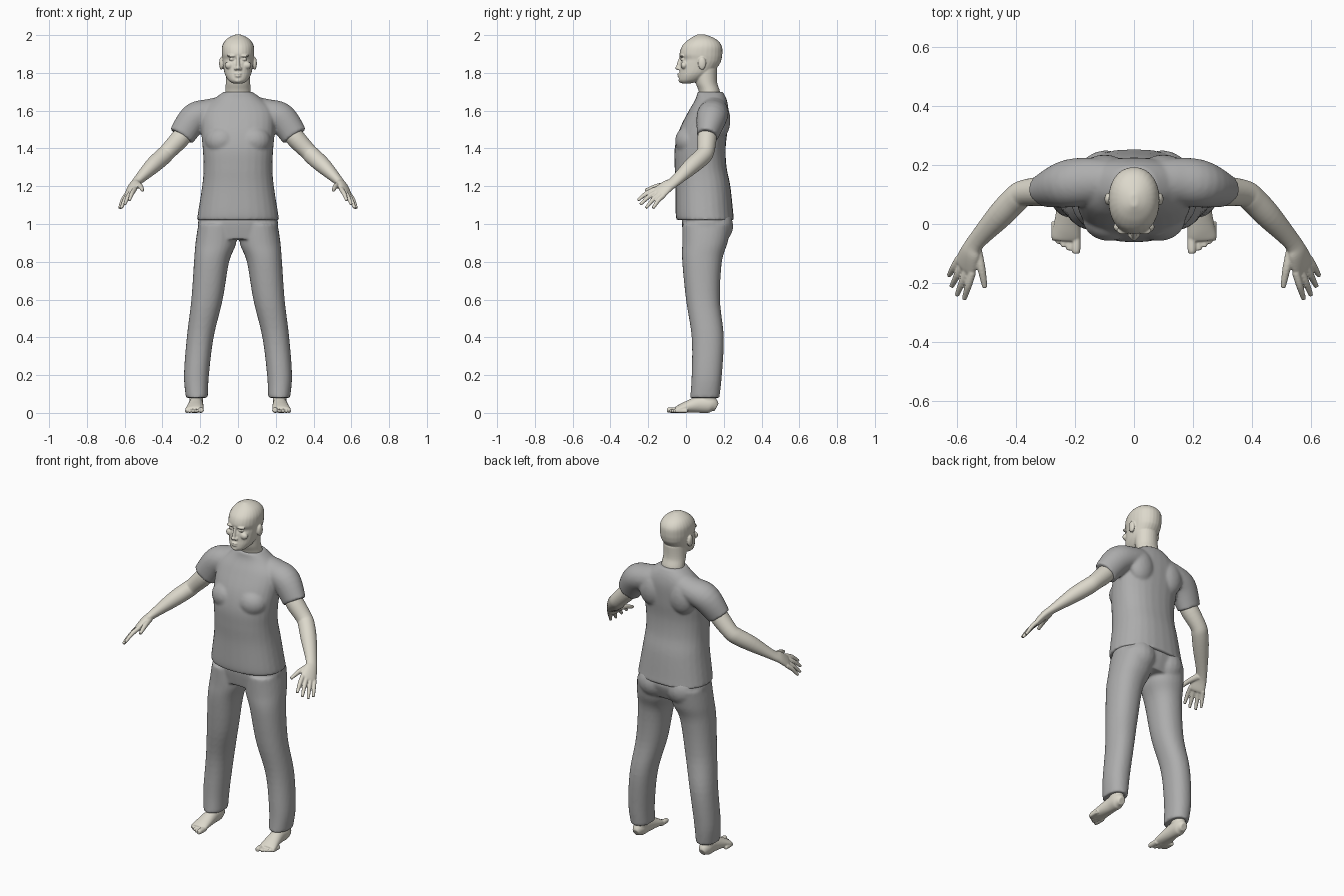
import bpy
import bmesh
import math
from mathutils import Matrix, Vector

X, Y, Z = Vector((1, 0, 0)), Vector((0, 1, 0)), Vector((0, 0, 1))
SIDES = {"left": 1, "right": -1}
SEGMENTS = 28
STEPS = 5

default_cube = bpy.data.objects.get("Cube")
if default_cube:
    bpy.data.objects.remove(default_cube, do_unlink=True)


def make_material(name, colour):
    material = bpy.data.materials.new(name)
    material.use_nodes = True
    material.diffuse_color = (*colour, 1)
    shader = material.node_tree.nodes["Principled BSDF"]
    shader.inputs["Base Color"].default_value = (*colour, 1)
    shader.inputs["Roughness"].default_value = 0.8
    return material


skin = make_material("pale skin", (0.72, 0.69, 0.6))
cloth = make_material("grey cloth", (0.42, 0.42, 0.42))


def spline(rows):
    """Pass a smooth curve through rows of numbers."""
    result = []
    last = len(rows) - 1
    for i in range(last):
        before, start = rows[max(i - 1, 0)], rows[i]
        end, after = rows[i + 1], rows[min(i + 2, last)]
        for step in range(STEPS):
            t = step / STEPS
            result.append([
                b + t * (c - a + t * (2 * a - 5 * b + 4 * c - d + t * (3 * (b - c) + d - a))) / 2
                for a, b, c, d in zip(before, start, end, after)])
    result.append(list(rows[last]))
    return result


def tube(bm, rows, reference, side=1, level=False, power=2):
    """Closed loft; each row holds a centre and two half widths."""
    rows = spline(rows)
    centres = [Vector(row[:3]) for row in rows]
    rings = []
    for i, (centre, row) in enumerate(zip(centres, rows)):
        ahead = centres[min(i + 1, len(rows) - 1)] - centres[max(i - 1, 0)]
        direction = Z if level else ahead.normalized()
        across = direction.cross(reference).normalized()
        upward = across.cross(direction)
        ring = []
        for segment in range(SEGMENTS):
            angle = math.tau * segment / SEGMENTS
            c, s = math.cos(angle), math.sin(angle)
            c = math.copysign(abs(c) ** (2 / power), c)
            s = math.copysign(abs(s) ** (2 / power), s)
            point = centre + across * c * row[3] + upward * s * row[4]
            point.x *= side
            ring.append(bm.verts.new(point))
        rings.append(ring)
    for lower, upper in zip(rings, rings[1:]):
        for k in range(SEGMENTS):
            n = (k + 1) % SEGMENTS
            bm.faces.new((lower[k], lower[n], upper[n], upper[k]))
    bm.faces.new(rings[0][::-1])
    bm.faces.new(rings[-1])


def column(bm, rows, side=1, power=2):
    """Loft of level rings given as x, z, half width, front y, back y."""
    tube(bm, [(x, (front + back) / 2, z, width, (back - front) / 2)
              for x, z, width, front, back in rows], Y, side, True, power)


def blob(bm, centre, radii, side=1):
    x, y, z = centre
    matrix = Matrix.Translation((x * side, y, z)) @ Matrix.Diagonal(radii).to_4x4()
    bmesh.ops.create_uvsphere(bm, u_segments=20, v_segments=14, radius=1, matrix=matrix)


def finish(bm, name, material, voxel, smoothing):
    """Fuse the overlapping volumes into one smooth skin."""
    bmesh.ops.recalc_face_normals(bm, faces=bm.faces)
    mesh = bpy.data.meshes.new(name)
    bm.to_mesh(mesh)
    bm.free()
    mesh.materials.append(material)
    for polygon in mesh.polygons:
        polygon.use_smooth = True
    body_part = bpy.data.objects.new(name, mesh)
    bpy.context.scene.collection.objects.link(body_part)
    remesh = body_part.modifiers.new("Fuse", "REMESH")
    remesh.mode = "VOXEL"
    remesh.voxel_size = voxel
    remesh.use_smooth_shade = True
    smooth = body_part.modifiers.new("Soften", "SMOOTH")
    smooth.factor = 0.5
    smooth.iterations = smoothing


# Shirt: torso, sleeves, chest and shoulder blades
shirt = bmesh.new()
column(shirt, [
    (0, 1.02, .218, -.05, .255), (0, 1.06, .212, -.055, .25), (0, 1.2, .19, -.055, .235),
    (0, 1.3, .182, -.06, .215), (0, 1.4, .187, -.06, .21), (0, 1.5, .195, -.035, .22),
    (0, 1.6, .19, .015, .225), (0, 1.66, .13, .05, .215), (0, 1.7, .075, .06, .195)], power=2.3)
for side in SIDES.values():
    tube(shirt, [(.05, .145, 1.61, .07, .07), (.15, .145, 1.59, .072, .08),
                 (.23, .135, 1.56, .08, .08), (.3, .113, 1.465, .07, .057)], Y, side)
    blob(shirt, (.085, .02, 1.44), (.09, .078, .08), side)
    blob(shirt, (.1, .18, 1.55), (.08, .055, .1), side)
finish(shirt, "shirt", cloth, 0.008, 5)

# Trousers: hips, seat and legs
trousers = bmesh.new()
column(trousers, [(0, 1.05, .2, -.02, .23), (0, 1, .213, -.022, .24),
                  (0, .92, .2, -.01, .21)], power=2.3)
for side in SIDES.values():
    column(trousers, [
        (.11, 1, .1, -.02, .24), (.117, .9, .108, -.02, .22), (.14, .8, .093, -.02, .19),
        (.164, .6, .083, 0, .18), (.2, .4, .071, .03, .2), (.22, .2, .066, .03, .19),
        (.218, .08, .058, .022, .177)], side, 2.2)
    blob(trousers, (.095, .15, .99), (.1, .1, .1), side)
finish(trousers, "trousers", cloth, 0.008, 5)

# Head: neck, skull and face
head = bmesh.new()
column(head, [(0, 1.62, .075, .08, .19), (0, 1.7, .067, .068, .18),
              (0, 1.75, .065, .05, .165), (0, 1.82, .065, .04, .165)])
column(head, [
    (0, 1.745, .03, -.025, .03), (0, 1.76, .05, -.037, .08), (0, 1.785, .066, -.037, .12),
    (0, 1.81, .074, -.034, .15), (0, 1.85, .08, -.031, .18), (0, 1.873, .083, -.025, .188),
    (0, 1.9, .086, -.034, .192), (0, 1.94, .084, -.022, .19), (0, 1.97, .069, .005, .17),
    (0, 1.99, .044, .035, .137), (0, 2.003, .012, .06, .1)], power=2.15)
tube(head, [(0, -.025, 1.885, .007, .01), (0, -.035, 1.85, .009, .012),
            (0, -.042, 1.823, .011, .012)], Y)
blob(head, (0, -.044, 1.826), (.012, .013, .01))
blob(head, (0, -.034, 1.794), (.02, .012, .005))
blob(head, (0, -.034, 1.783), (.018, .012, .006))
blob(head, (0, -.028, 1.76), (.02, .012, .012))
for side in SIDES.values():
    blob(head, (.012, -.036, 1.822), (.009, .011, .008), side)
    blob(head, (.034, -.022, 1.89), (.026, .014, .007), side)
    blob(head, (.033, -.018, 1.872), (.015, .012, .008), side)
    blob(head, (.046, -.01, 1.84), (.024, .018, .02), side)
    blob(head, (.088, .085, 1.85), (.012, .021, .034), side)
finish(head, "head", skin, 0.004, 2)

# Arms with hands
palm_across = Vector((.6, .62, -.42)).normalized()
palm_end = Vector((.57, -.14, 1.168))
fingertips = [(.575, -.255, 1.125), (.6, -.242, 1.103), (.618, -.212, 1.084), (.627, -.175, 1.083)]
for side_name, side in SIDES.items():
    arm = bmesh.new()
    tube(arm, [
        (.25, .12, 1.53, .045, .045), (.3, .112, 1.46, .051, .051), (.37, .105, 1.385, .045, .045),
        (.4, .085, 1.355, .046, .046), (.455, .028, 1.305, .042, .044),
        (.535, -.06, 1.225, .024, .032), (.555, -.1, 1.2, .022, .04),
        (.57, -.14, 1.168, .018, .046), (.575, -.152, 1.158, .012, .04)], palm_across, side)
    for i, tip in enumerate(fingertips):
        knuckle = palm_end + palm_across * 0.024 * (i - 1.5)
        tip = Vector(tip)
        middle = (knuckle + tip) / 2 + Z * 0.008
        tube(arm, [(*knuckle, .013, .013), (*middle, .012, .012), (*tip, .008, .008)],
             palm_across, side)
    tube(arm, [(.535, -.08, 1.207, .016, .02), (.517, -.15, 1.2, .014, .014),
               (.505, -.215, 1.178, .009, .009)], palm_across, side)
    finish(arm, side_name + "_arm", skin, 0.004, 3)

# Bare feet
for side_name, side in SIDES.items():
    foot = bmesh.new()
    column(foot, [(.222, .03, .034, .07, .163), (.22, .08, .036, .07, .16),
                  (.22, .16, .042, .06, .16)], side)
    tube(foot, [
        (.222, .162, .03, .02, .022), (.222, .13, .044, .036, .044), (.222, .07, .044, .038, .044),
        (.226, 0, .03, .045, .03), (.23, -.04, .02, .049, .02),
        (.231, -.055, .016, .045, .014)], Z, side)
    for i, toe_x in enumerate((.196, .22, .239, .256, .27)):
        size = 0.01 if i else 0.015
        end = 0.011 * i - 0.1
        tube(foot, [(toe_x, end + 0.065, size, size, size), (toe_x, end + 0.02, size, size, size),
                    (toe_x, end, size, size * 0.8, size * 0.8)], Z, side)
    finish(foot, side_name + "_foot", skin, 0.004, 3)
